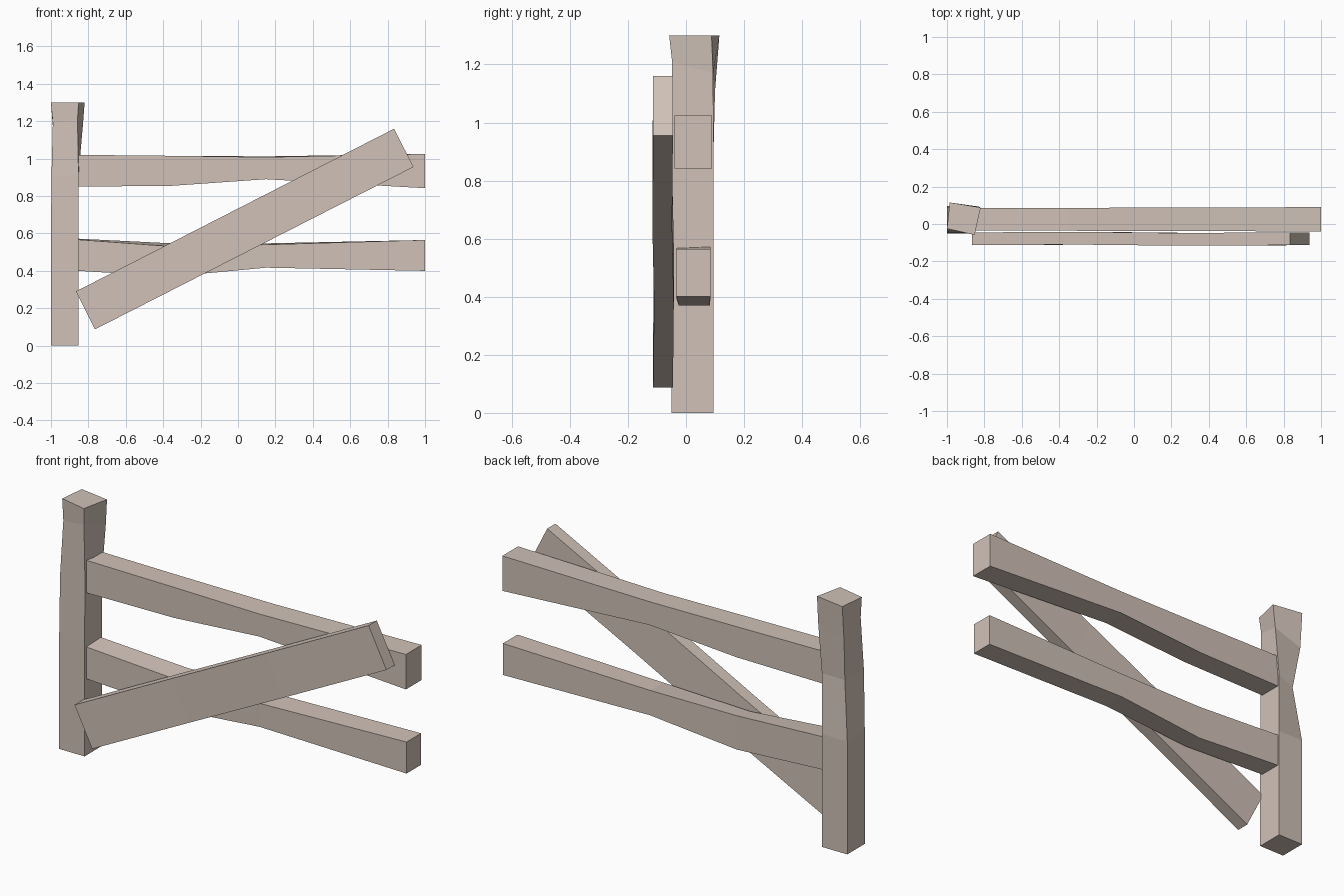
import bpy
import bmesh

if "Cube" in bpy.data.objects:
    bpy.data.objects.remove(bpy.data.objects["Cube"])

wood = bpy.data.materials.new("weathered_wood")
wood.diffuse_color = (0.63, 0.535, 0.475, 1)
wood.use_nodes = True
wood.node_tree.nodes["Principled BSDF"].inputs["Base Color"].default_value = wood.diffuse_color


def loft(name, rings):
    """Flat-shaded beam through a series of four-cornered rings."""
    bm = bmesh.new()
    loops = [[bm.verts.new(p) for p in ring] for ring in rings]
    for a, b in zip(loops, loops[1:]):
        for i in range(4):
            j = (i + 1) % 4
            bm.faces.new((a[i], a[j], b[j], b[i]))
    bm.faces.new(loops[0])
    bm.faces.new(loops[-1])
    bmesh.ops.recalc_face_normals(bm, faces=bm.faces)
    mesh = bpy.data.meshes.new(name)
    bm.to_mesh(mesh)
    bm.free()
    mesh.materials.append(wood)
    obj = bpy.data.objects.new(name, mesh)
    bpy.context.collection.objects.link(obj)
    return obj


def rail(name, sections):
    """Sections: x, z bottom, z top front, z top back, y front, y back."""
    loft(name, [[(x, yf, zb), (x, yb, zb), (x, yb, tb), (x, yf, tf)]
                for x, zb, tf, tb, yf, yb in sections])


# upright post, pinched below a twisted head
loft("post", [
    [(-1, -.05, 0), (-.853, -.05, 0), (-.853, .095, 0), (-1, .095, 0)],
    [(-1, -.05, .59), (-.853, -.05, .59), (-.853, .095, .59), (-1, .095, .59)],
    [(-.997, -.047, .91), (-.853, -.047, .91), (-.853, .095, .91), (-.965, .065, .89)],
    [(-.99, -.03, 1.19), (-.858, -.048, 1.21), (-.83, .093, 1.17), (-.985, .10, 1.11)],
    [(-1, -.025, 1.3), (-.852, -.058, 1.3), (-.82, .088, 1.3), (-.985, .115, 1.3)],
])

# two uneven horizontal rails
rail("upper_rail", [
    (-.855, .85, 1.02, 1.02, -.035, .085),
    (-.35, .855, 1.015, 1.015, -.036, .086),
    (.15, .89, 1.008, 1.012, -.037, .088),
    (1, .842, 1.025, 1.025, -.04, .09),
])
rail("lower_rail", [
    (-.855, .40, .567, .572, -.035, .085),
    (-.35, .37, .53, .547, -.025, .082),
    (.15, .417, .54, .547, -.035, .085),
    (1, .40, .565, .565, -.035, .085),
])

# diagonal brace across the front
lower, upper = [(-.867, .29), (-.765, .087)], [(.835, 1.16), (.938, .955)]
rings = []
for t, shift in ((0, 0), (.33, .003), (.65, -.003), (1, 0)):
    top, bottom = [tuple(a + (b - a) * t for a, b in zip(lower[k], upper[k]))
                   for k in (0, 1)]
    front, back = -.113 + shift, -.045 + shift
    rings.append([(top[0], front, top[1]), (top[0], back, top[1]),
                  (bottom[0], back, bottom[1]), (bottom[0], front, bottom[1])])
loft("diagonal_brace", rings)
